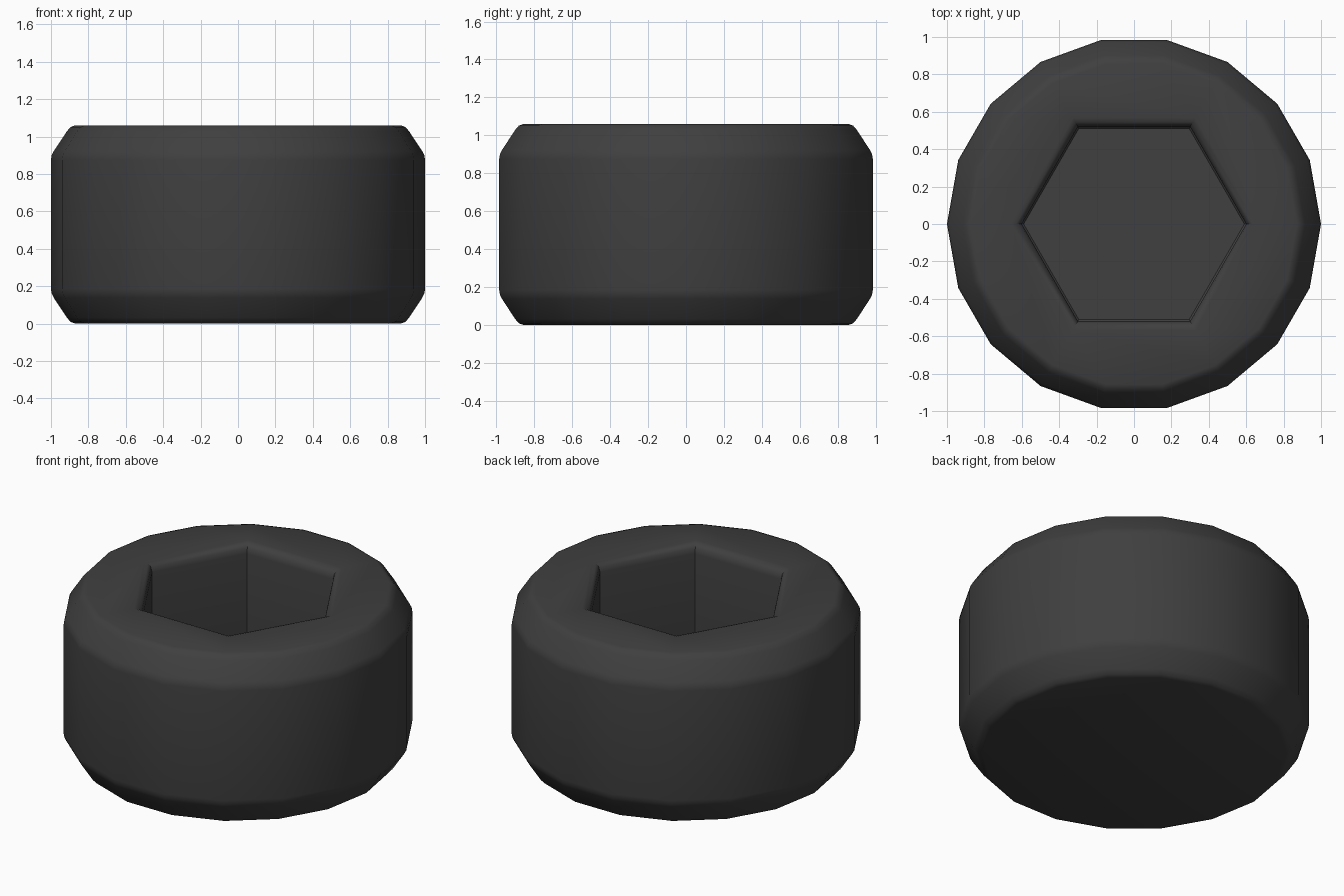
import bpy, bmesh
from math import cos, sin, tau, radians

if "Cube" in bpy.data.objects:
    bpy.data.objects.remove(bpy.data.objects["Cube"])

bm = bmesh.new()


def ring(sides, radius, z):
    return [bm.verts.new((radius * cos(tau * i / sides), radius * sin(tau * i / sides), z))
            for i in range(sides)]


def skin(profile, sides):
    """Stack rings along a (radius, z) profile and join them with quads."""
    rings = [ring(sides, r, z) for r, z in profile]
    for a, b in zip(rings, rings[1:]):
        for i in range(sides):
            j = (i + 1) % sides
            bm.faces.new((a[i], a[j], b[j], b[i]))
    return rings


# 18-sided body with softened chamfers, bottom to top
edge = [(0.87, 0.0), (0.895, 0.009), (0.915, 0.032), (0.985, 0.138), (0.996, 0.16), (1.0, 0.185)]
H = 1.06
outer = skin(edge + [(r, H - z) for r, z in reversed(edge)], 18)

# hexagonal socket with rounded lip, top to floor
socket = skin([(0.655, H), (0.63, 1.053), (0.608, 1.032), (0.6, 1.0),
               (0.6, 0.47), (0.59, 0.46)], 6)

# base, socket floor and top face
bm.faces.new(outer[0][::-1])
bm.faces.new(socket[-1])
rim, lip = outer[-1], socket[0]
for i in range(6):
    arc = [rim[(3 * i + k) % 18] for k in range(4)]
    bm.faces.new(arc + [lip[(i + 1) % 6], lip[i]])
bmesh.ops.recalc_face_normals(bm, faces=bm.faces)

mesh = bpy.data.meshes.new("socket_cap")
bm.to_mesh(mesh)
bm.free()
cap = bpy.data.objects.new("socket_cap", mesh)
bpy.context.collection.objects.link(cap)

# dark finish
mat = bpy.data.materials.new("dark_metal")
mat.diffuse_color = (0.05, 0.05, 0.05, 1)
mat.use_nodes = True
mat.node_tree.nodes["Principled BSDF"].inputs["Base Color"].default_value = mat.diffuse_color
mesh.materials.append(mat)

bpy.context.view_layer.objects.active = cap
cap.select_set(True)
bpy.ops.object.shade_smooth_by_angle(angle=radians(40))
